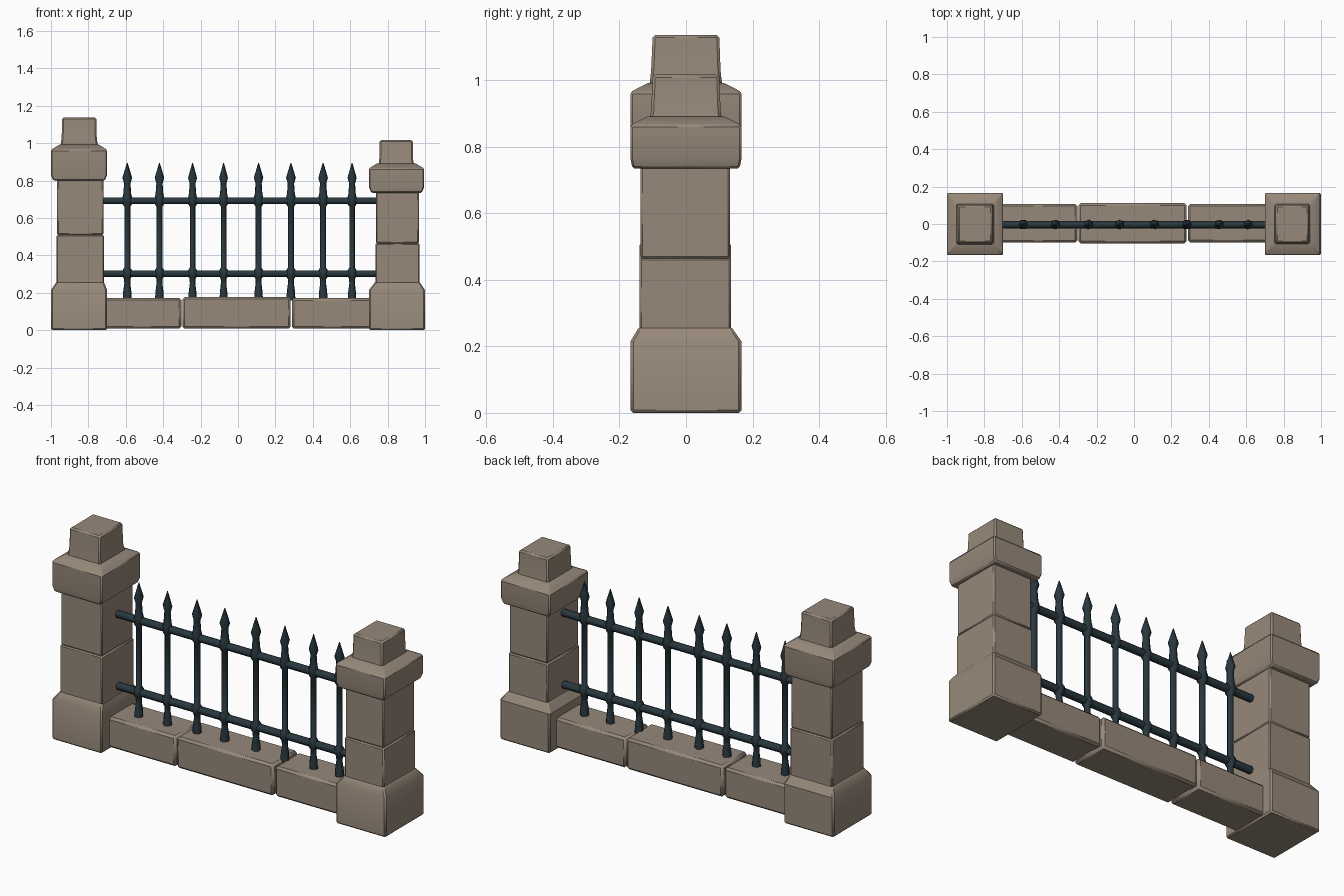
import bpy, bmesh, math

if "Cube" in bpy.data.objects:
    bpy.data.objects.remove(bpy.data.objects["Cube"])

def material(name, rgb):
    m = bpy.data.materials.new(name)
    m.diffuse_color = (*rgb, 1)
    m.use_nodes = True
    m.node_tree.nodes["Principled BSDF"].inputs["Base Color"].default_value = m.diffuse_color
    return m

STONE = material("warm grey stone", (0.31, 0.25, 0.195))
IRON = material("dark blue iron", (0.022, 0.04, 0.05))

def loft(name, rings, mat, bevel=0.0, angle=35):
    """Skin a stack of equal-sized point rings and cap both ends."""
    bm = bmesh.new()
    rows = [[bm.verts.new(p) for p in r] for r in rings]
    n = len(rows[0])
    for a, b in zip(rows, rows[1:]):
        for i in range(n):
            j = (i + 1) % n
            bm.faces.new((a[i], a[j], b[j], b[i]))
    bm.faces.new(rows[0][::-1])
    bm.faces.new(rows[-1])
    bmesh.ops.recalc_face_normals(bm, faces=bm.faces)
    me = bpy.data.meshes.new(name)
    bm.to_mesh(me)
    bm.free()
    me.materials.append(mat)
    ob = bpy.data.objects.new(name, me)
    bpy.context.collection.objects.link(ob)
    bpy.ops.object.select_all(action='DESELECT')
    ob.select_set(True)
    bpy.context.view_layer.objects.active = ob
    bpy.ops.object.shade_smooth_by_angle(angle=math.radians(angle))
    if bevel:
        mod = ob.modifiers.new("worn edges", 'BEVEL')
        mod.width, mod.segments = bevel, 1
        mod.limit_method = 'ANGLE'
        mod.angle_limit = math.radians(40)
    return ob

def rect(z, x0, x1, y0, y1):
    return [(x0, y0, z), (x1, y0, z), (x1, y1, z), (x0, y1, z)]

def stone(name, levels, bevel=0.008):
    return loft(name, [rect(*l) for l in levels], STONE, bevel)

def pillar(side, base_x, shaft_x, cap_x, knob_x, z_base, z_joint, z_cap, z_rim, z_top):
    b, s, c, k = base_x, shaft_x, cap_x, knob_x
    Y, S = (-0.167, 0.167), (-0.14, 0.135)
    # plinth with sloped shoulder
    stone(side + "_plinth", [(0, *b, *Y), (z_base, *b, *Y), (z_base + 0.045, *s, *S)])
    # two shaft stones
    stone(side + "_lower_shaft", [(z_base, *s, *S), (z_joint, *s, *S)], 0.006)
    stone(side + "_upper_shaft", [(z_joint, s[0] + .003, s[1] - .003, S[0] + .003, S[1] - .003),
                                  (z_cap + 0.03, s[0] + .003, s[1] - .003, S[0] + .003, S[1] - .003)], 0.006)
    # overhanging cap with gently sloped top
    stone(side + "_cap", [(z_cap, c[0] + .012, c[1] - .012, Y[0] + .006, Y[1] - .006),
                          (z_cap + 0.03, *c, *Y), (z_rim - 0.015, *c, *Y),
                          (z_rim + 0.012, k[0] - .012, k[1] + .012, -0.115, 0.115)], 0.006)
    # tapered finial block
    stone(side + "_finial", [(z_rim - 0.02, k[0] - .01, k[1] + .01, -0.113, 0.112),
                             (z_top - 0.11, k[0], k[1], -0.105, 0.104),
                             (z_top, k[0] + .003, k[1] - .003, -0.1, 0.1)])

pillar("left", (-1, -0.70), (-0.97, -0.717), (-1, -0.70), (-0.943, -0.755),
       0.215, 0.51, 0.80, 0.98, 1.137)
pillar("right", (0.70, 1), (0.735, 0.97), (0.70, 0.995), (0.755, 0.937),
       0.215, 0.465, 0.735, 0.88, 1.017)

# low wall of three stones
for i, (x0, x1, z1, y0, y1) in enumerate([(-0.72, -0.303, 0.173, -0.10, 0.108),
                                          (-0.297, 0.282, 0.178, -0.104, 0.112),
                                          (0.288, 0.72, 0.172, -0.098, 0.107)]):
    stone(f"wall_stone_{i + 1}", [(0.008, x0, x1, y0, y1), (z1, x0, x1, y0, y1)], 0.012)

# horizontal rails, hexagonal
def hexagon(r, turn=0.0):
    return [(r * math.cos(turn + i * math.pi / 3), r * math.sin(turn + i * math.pi / 3)) for i in range(6)]

for name, z in (("lower_rail", 0.303), ("upper_rail", 0.692)):
    loft(name, [[(x, a - 0.003, z + b) for a, b in hexagon(0.02)] for x in (-0.722, 0.74)],
         IRON, angle=65)

# upright bars: flared foot, collars at the rails, spear point
PROFILE = [(0.16, .024), (0.205, .022), (0.25, .016), (0.275, .017), (0.29, .027), (0.318, .027),
           (0.335, .016), (0.66, .016), (0.675, .026), (0.705, .027), (0.73, .021), (0.785, .017),
           (0.815, .026), (0.895, .002)]
BARS = [-0.592, -0.42, -0.243, -0.077, 0.11, 0.283, 0.455, 0.61]
for i, x in enumerate(BARS):
    loft(f"bar_{i + 1}", [[(x + a, b - 0.003, z) for a, b in hexagon(r, 0.2 * i)] for z, r in PROFILE],
         IRON, angle=65)
